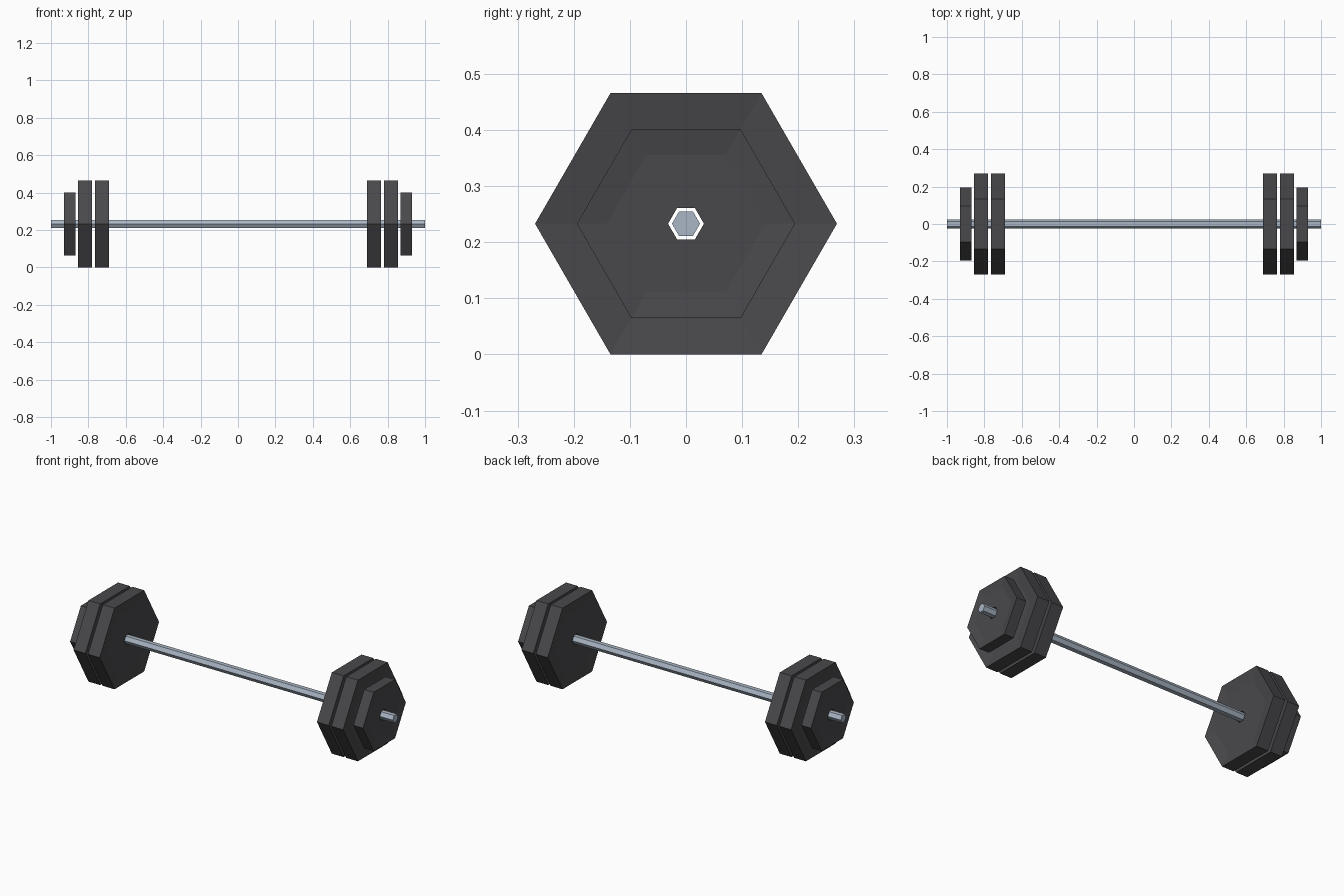
import bpy, bmesh, math

if "Cube" in bpy.data.objects:
    bpy.data.objects.remove(bpy.data.objects["Cube"])

AXIS_Z = 0.233
SIDES = 6


def material(name, rgb):
    m = bpy.data.materials.new(name)
    m.diffuse_color = (*rgb, 1.0)
    m.use_nodes = True
    m.node_tree.nodes["Principled BSDF"].inputs["Base Color"].default_value = m.diffuse_color
    return m


steel = material("light steel", (0.40, 0.47, 0.56))
iron = material("dark iron", (0.066, 0.064, 0.070))


def ring(bm, x, r):
    """Hexagon around the bar axis, corners pointing along y."""
    return [bm.verts.new((x, r * math.cos(k * math.tau / SIDES),
                          AXIS_Z + r * math.sin(k * math.tau / SIDES)))
            for k in range(SIDES)]


def bridge(bm, a, b):
    for k in range(SIDES):
        n = (k + 1) % SIDES
        bm.faces.new((a[k], a[n], b[n], b[k]))


def finish(bm, name, mat):
    bmesh.ops.recalc_face_normals(bm, faces=bm.faces[:])
    me = bpy.data.meshes.new(name)
    bm.to_mesh(me)
    bm.free()
    me.materials.append(mat)
    ob = bpy.data.objects.new(name, me)
    bpy.context.collection.objects.link(ob)
    return ob


def plate(name, x0, x1, r, dish, hole=0.032):
    """Hexagonal weight with dished faces and an open centre hole."""
    bm = bmesh.new()
    inner = r * 0.727
    profile = [(x0, r), (x1, r), (x1 - dish, inner), (x1 - dish, hole),
               (x0 + dish, hole), (x0 + dish, inner)]
    rings = [ring(bm, x, rad) for x, rad in profile]
    for i in range(len(rings)):
        bridge(bm, rings[i], rings[(i + 1) % len(rings)])
    return finish(bm, name, iron)


# long hexagonal bar
bm = bmesh.new()
a, b = ring(bm, -1.0, 0.025), ring(bm, 1.0, 0.025)
bridge(bm, a, b)
bm.faces.new(a)
bm.faces.new(b)
finish(bm, "bar", steel)

# weights, mirrored on both ends
for side, s in (("right", 1), ("left", -1)):
    for name, x0, x1, r, dish in (("inner_large_plate", 0.69, 0.765, 0.269, 0.010),
                                  ("outer_large_plate", 0.781, 0.856, 0.269, 0.010),
                                  ("small_plate", 0.869, 0.93, 0.1945, 0.008)):
        lo, hi = sorted((s * x0, s * x1))
        plate(f"{name}_{side}", lo, hi, r, dish)
